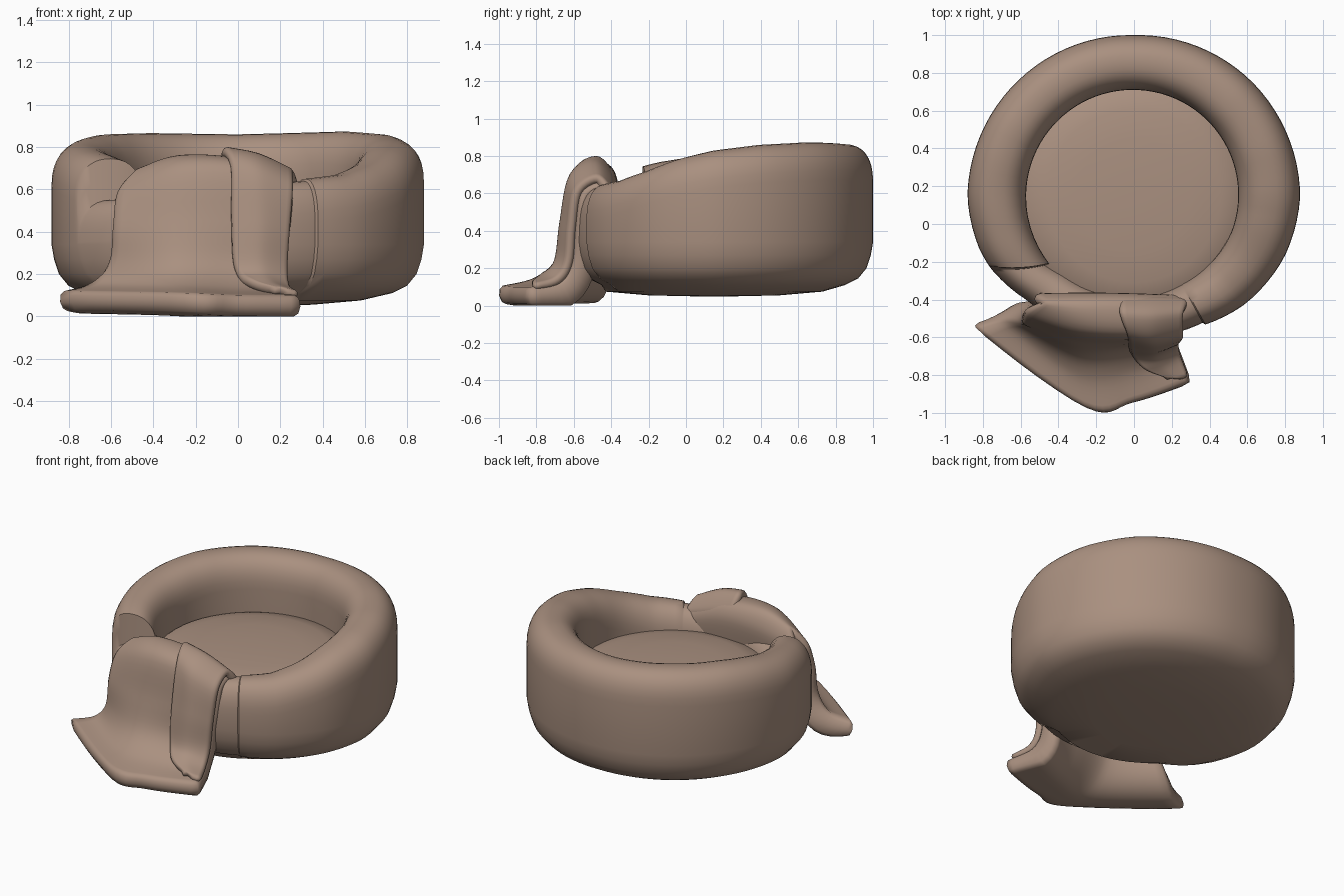
import bpy, bmesh, math
from mathutils import Vector

if "Cube" in bpy.data.objects:
    bpy.data.objects.remove(bpy.data.objects["Cube"])

tan = bpy.data.materials.new("warm tan fabric")
tan.diffuse_color = (0.40, 0.28, 0.215, 1)
tan.use_nodes = True
tan.node_tree.nodes["Principled BSDF"].inputs["Base Color"].default_value = tan.diffuse_color
CY = 0.15  # bed centre in y


def finish(name, bm, angle=45):
    bmesh.ops.recalc_face_normals(bm, faces=bm.faces)
    me = bpy.data.meshes.new(name)
    bm.to_mesh(me)
    bm.free()
    ob = bpy.data.objects.new(name, me)
    bpy.context.collection.objects.link(ob)
    me.materials.append(tan)
    bpy.ops.object.select_all(action='DESELECT')
    ob.select_set(True)
    bpy.context.view_layer.objects.active = ob
    bpy.ops.object.shade_smooth_by_angle(angle=math.radians(angle))


def keyed(keys, a):
    for (a0, v0), (a1, v1) in zip(keys, keys[1:]):
        if a0 <= a <= a1:
            return v0 + (v1 - v0) * (a - a0) / (a1 - a0)


def grid_faces(bm, rows, wrap=False):
    n = len(rows) if wrap else len(rows) - 1
    for i in range(n):
        a, b = rows[i], rows[(i + 1) % len(rows)]
        for j in range(len(a) - 1):
            bm.faces.new((a[j], a[j + 1], b[j + 1], b[j]))


def spline(pts, steps):
    """Catmull-Rom through the points."""
    pts = [Vector(p) for p in pts]
    n, out = len(pts), []
    for i in range(n - 1):
        p = [pts[max(0, min(n - 1, i + k))] for k in (-1, 0, 1, 2)]
        for s in range(steps):
            t = s / steps
            out.append(0.5 * (2 * p[1] + (p[2] - p[0]) * t
                       + (2 * p[0] - 5 * p[1] + 4 * p[2] - p[3]) * t * t
                       + (3 * p[1] - p[0] - 3 * p[2] + p[3]) * t ** 3))
    out.append(pts[-1])
    return out


def cloth(name, columns, thick, rim):
    """Thick sheet lofted through columns, with a rounded rim; thick = one value per row."""
    cols = [spline(c, 6) for c in columns]
    g = [spline(q, 7) for q in zip(*cols)]
    nr, nc = len(g), len(g[0])
    th = [v.x for v in spline([(t, 0, 0) for t in thick], 6)]
    bm = bmesh.new()
    top = [[bm.verts.new(p) for p in r] for r in g]
    low = []
    for i in range(nr):
        line = []
        for j in range(nc):
            u = g[i][min(j + 1, nc - 1)] - g[i][max(j - 1, 0)]
            v = g[min(i + 1, nr - 1)][j] - g[max(i - 1, 0)][j]
            p = g[i][j] + u.cross(v).normalized() * th[i]
            p.z = max(p.z, 0.0)
            line.append(bm.verts.new(p))
        low.append(line)
    grid_faces(bm, top)
    grid_faces(bm, low)
    edge = [(0, j) for j in range(nc)] + [(i, nc - 1) for i in range(1, nr)]
    edge += [(nr - 1, j) for j in range(nc - 2, -1, -1)] + [(i, 0) for i in range(nr - 2, 0, -1)]
    rings = []
    for i, j in edge:
        a, b = top[i][j].co, low[i][j].co
        out = Vector()
        if j in (0, nc - 1):
            out += (g[i][j] - g[i][1 if j == 0 else nc - 2]).normalized()
        if i in (0, nr - 1):
            out += (g[i][j] - g[1 if i == 0 else nr - 2][j]).normalized()
        out = out.normalized() * rim
        pts = []
        for f, o in ((.15, .7), (.5, 1), (.85, .7)):
            p = a.lerp(b, f) + out * o
            p.z = max(p.z, 0.0)
            pts.append(bm.verts.new(p))
        rings.append([top[i][j]] + pts + [low[i][j]])
    grid_faces(bm, rings, wrap=True)
    finish(name, bm, 80)


# Round padded wall: tall bolster with a low entry lip at the front
height = [(-61, .65), (-45, .67), (-30, .72), (-15, .785), (0, .83), (20, .86), (45, .874),
          (90, .860), (125, .866), (150, .86), (165, .84), (185, .80), (200, .765), (206, .745),
          (207.2, .55), (225, .56), (250, .60), (298.4, .64), (299, .65)]
outer = [(-61, .78), (-45, .82), (-22, .86), (0, .88), (45, .868), (90, .85), (135, .865),
         (180, .882), (200, .865), (207, .85), (225, .79), (270, .75), (298.4, .765), (299, .78)]
inner = [(-61, .53), (-20, .55), (90, .56), (206, .575), (225, .54), (299, .53)]
angles = [-61 + 4 * k for k in range(67)] + [205, 206, 206.6, 207.2]
angles += [208.5 + 3.8 * k for k in range(24)] + [297.6, 298.4]
angles = sorted(a for a in angles if a < 298.9)
bm = bmesh.new()
rows = []
for a in angles:
    H, R, ri = keyed(height, a), keyed(outer, a), keyed(inner, a)
    prof = [(.12, .05), (.35, .055), (.58, .075), (R - .15, .11), (R - .08, .145),
            (R - .035, .20), (R - .012, .27), (R, .34)]
    rm, hw = (R + ri) / 2, (R - ri) / 2
    for k in range(17):
        t = math.pi * k / 16
        c, s = math.cos(t), math.sin(t)
        prof.append((rm + hw * math.copysign(abs(c) ** .85, c), H - .20 + .20 * s ** .85))
    prof.append((ri + .01, .33))
    # slant the bolster's left end so it finishes parallel to the front
    w = max(0, 1 - abs(a - 206) / 28)
    row = []
    for r, z in prof:
        b = math.radians(a + w * 45 * max(0, R - max(r, ri)))
        row.append(bm.verts.new((r * math.cos(b), CY + r * math.sin(b), z)))
    rows.append(row)
grid_faces(bm, rows, wrap=True)
bm.faces.new([r[0] for r in rows])
finish("padded_wall", bm)

# Seat cushion inside the wall, slightly domed
bm = bmesh.new()
rows = []
for k in range(48):
    a = math.tau * k / 48
    rows.append([bm.verts.new((r * math.cos(a), CY + r * math.sin(a), z))
                 for r, z in ((.08, .56), (.3, .555), (.46, .54), (.56, .515), (.62, .47), (.62, .30), (.1, .30))])
grid_faces(bm, rows, wrap=True)
bm.faces.new([r[0] for r in rows])
bm.faces.new([r[-1] for r in rows])
finish("cushion", bm)

# Blanket draped over the lip: columns run inside -> crest -> foot -> hem
L = [(-.48, -.37, .48), (-.50, -.37, .61), (-.47, -.42, .70), (-.555, -.48, .60), (-.575, -.53, .43),
     (-.60, -.53, .26), (-.69, -.52, .16), (-.82, -.555, .12)]
M1 = [(-.25, -.38, .48), (-.26, -.365, .66), (-.28, -.43, .76), (-.29, -.57, .70), (-.30, -.63, .45),
      (-.30, -.69, .25), (-.29, -.80, .15), (-.26, -.955, .11)]
M2 = [(0, -.38, .48), (0, -.37, .66), (0, -.44, .745), (0, -.59, .70), (0, -.63, .45),
      (0, -.66, .25), (0, -.77, .14), (0, -.925, .10)]
RT = [(.24, -.38, .48), (.25, -.38, .59), (.24, -.44, .66), (.24, -.56, .61), (.23, -.59, .45),
      (.21, -.61, .24), (.22, -.68, .13), (.27, -.83, .10)]
cloth("blanket", (L, M1, M2, RT), (.06, .06, .06, .06, .07, .13, .15, .10), .03)

# Folded-over strip along the right of the blanket
A = [(-.02, -.39, .62), (-.05, -.395, .72), (-.05, -.48, .80), (-.02, -.605, .72), (-.015, -.665, .45),
     (.00, -.70, .24), (.07, -.77, .175), (.18, -.815, .14)]
B = [(.10, -.38, .60), (.10, -.395, .69), (.10, -.49, .77), (.10, -.625, .69), (.11, -.675, .45),
     (.11, -.70, .25), (.15, -.75, .175), (.225, -.815, .135)]
C = [(.26, -.39, .56), (.27, -.40, .63), (.25, -.48, .70), (.25, -.60, .62), (.235, -.635, .42),
     (.225, -.65, .24), (.235, -.70, .155), (.27, -.80, .125)]
cloth("blanket_fold", (A, B, C), (.05, .05, .05, .05, .05, .05, .05, .04), .02)
